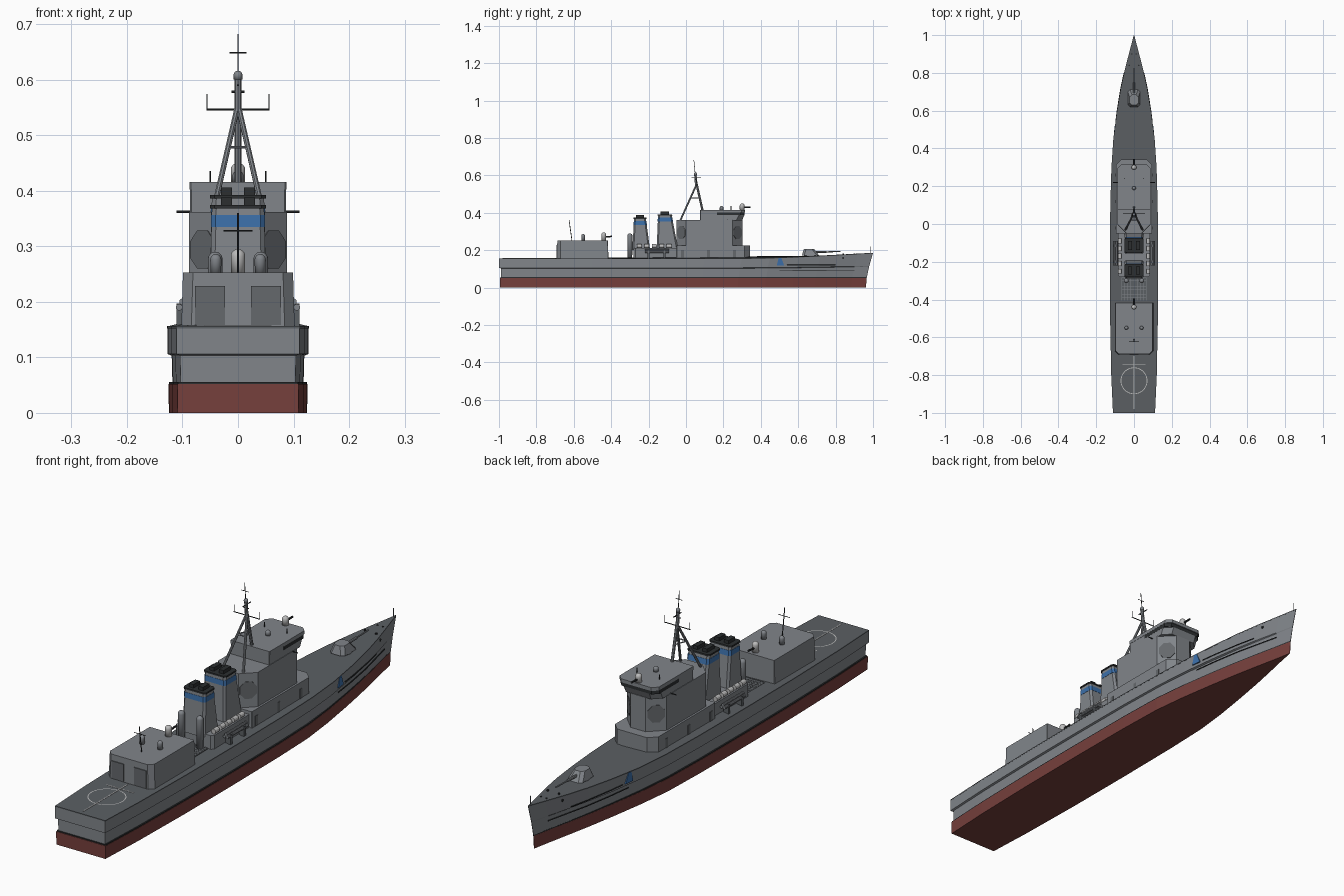
import bpy, bmesh, math
from mathutils import Vector

if "Cube" in bpy.data.objects:
    bpy.data.objects.remove(bpy.data.objects["Cube"], do_unlink=True)


def material(name, *rgb):
    m = bpy.data.materials.new(name)
    m.use_nodes = True
    m.diffuse_color = (*rgb, 1)
    m.node_tree.nodes["Principled BSDF"].inputs["Base Color"].default_value = (*rgb, 1)
    return m


GREY = material("grey", .22, .235, .255)
DECK = material("deck_grey", .105, .115, .125)
RED = material("red", .18, .05, .045)
BLUE = material("blue", .045, .16, .4)
DARK = material("dark", .025, .028, .03)
PANEL = material("panel_grey", .13, .14, .15)
PALE = material("pale", .5, .5, .5)


def finish(name, bm, *mats):
    bmesh.ops.recalc_face_normals(bm, faces=bm.faces)
    mesh = bpy.data.meshes.new(name)
    bm.to_mesh(mesh)
    bm.free()
    for m in mats:
        mesh.materials.append(m)
    ob = bpy.data.objects.new(name, mesh)
    bpy.context.collection.objects.link(ob)
    return ob


def loft(name, rings, *mats):
    """Skin closed rings of points and cap both ends."""
    bm = bmesh.new()
    rows = [[bm.verts.new(p) for p in ring] for ring in rings]
    n = len(rows[0])
    for a, b in zip(rows, rows[1:]):
        for i in range(n):
            j = (i + 1) % n
            bm.faces.new((a[i], a[j], b[j], b[i]))
    bm.faces.new(rows[0])
    bm.faces.new(rows[-1])
    return finish(name, bm, *mats)


def outline(hx, y0, y1, aft, fore, z):
    """Rectangle with chamfered corners at either end."""
    half = [(hx - aft, y0), (hx, y0 + aft), (hx, y1 - fore), (hx - fore, y1)]
    return [(x, y, z) for x, y in half] + [(-x, y, z) for x, y in reversed(half)]


def block(name, hx, y0, y1, z0, z1, mat=GREY, aft=.002, fore=.002, top=None):
    tx, t0, t1 = top or (hx, y0, y1)
    return loft(name, [outline(hx, y0, y1, aft, fore, z0),
                       outline(tx, t0, t1, aft, fore, z1)], mat)


def boxes(name, items, mat):
    """Several boxes, each given as centre and size, in one object."""
    bm = bmesh.new()
    for c, s in items:
        made = bmesh.ops.create_cube(bm, size=1)["verts"]
        for v in made:
            v.co = Vector(c) + Vector(a * b for a, b in zip(v.co, s))
    return finish(name, bm, mat)


def rods(name, lines, mat=GREY, sides=8):
    """Round rods, each from one point to another, with a radius."""
    bm = bmesh.new()
    for a, b, r in lines:
        a, b = Vector(a), Vector(b)
        d = b - a
        made = bmesh.ops.create_cone(bm, cap_ends=True, segments=sides, radius1=r,
                                     radius2=r, depth=d.length)["verts"]
        q = d.to_track_quat('Z', 'Y')
        for v in made:
            v.co = q @ v.co + (a + b) / 2
    return finish(name, bm, mat)


def dome(name, x, y, z, r, height, mat=GREY):
    """Upright cylinder with a rounded top."""
    bm = bmesh.new()
    made = bmesh.ops.create_uvsphere(bm, u_segments=16, v_segments=12, radius=r)["verts"]
    for v in made:
        v.co.z = v.co.z + z + height - r if v.co.z > -.001 else z
        v.co.x, v.co.y = v.co.x + x, v.co.y + y
    for f in bm.faces:
        f.smooth = True
    return finish(name, bm, mat)


# Hull: half-breadths along the length, lofted through stepped levels
STATIONS = [(-1, .111), (-.8, .12), (-.5, .126), (-.2, .127), (.1, .125), (.3, .119),
            (.45, .109), (.6, .09), (.72, .07), (.82, .048), (.92, .022), (1, .001)]


def sheer(y):
    return .03 * max(0, (y - .35) / .65) ** 1.3


def breadth(y):
    for (a, wa), (b, wb) in zip(STATIONS, STATIONS[1:]):
        if y <= b:
            return wa + (wb - wa) * (y - a) / (b - a)
    return 0


def hull_ring(z, wide, flare, stern, bow, lift):
    side = []
    for y, w in STATIONS:
        t = max(0, (y - .3) / .7)
        yy = stern + (bow - stern) * (y + 1) / 2
        side.append((w * wide * (1 - flare * t), yy, z + lift * sheer(y)))
    return side + [(-x, y, h) for x, y, h in reversed(side)]


LOWER = [(0, .98, .3, -.995, .962, 0), (.052, .985, .25, -.995, .966, 0)]
BOOT = [(.052, .975, .25, -.993, .966, 0), (.056, .975, .25, -.993, .967, 0)]
UPPER = [(.056, .93, .22, -.99, .967, 0), (.103, .94, .15, -.99, .979, .3),
         (.106, 1, .08, -1, .98, .3), (.152, 1, 0, -1, .999, 1)]
EDGE = [(.152, 1.004, 0, -1, 1, 1), (.156, 1.004, 0, -1, 1, 1)]
for name, levels, mat in [("lower_hull", LOWER, RED), ("waterline_band", BOOT, DARK),
                          ("upper_hull", UPPER, GREY), ("main_deck", EDGE, DECK)]:
    loft(name, [hull_ring(*lv) for lv in levels], mat)

# Flank stripes, blue badges and anchors near the bow
for s, side in [(1, "left"), (-1, "right")]:
    for k, (z, y0, y1) in enumerate([(.12, .54, .8), (.093, .5, .9)]):
        pts = [(s * (breadth(y) * (.985 if k == 0 else .94) + .001 - .012 * k * max(0, y - .3)), y, z)
               for y in (y0, .6, .72, y1)]
        rods(f"{side}_rubbing_strake_{k + 1}", [(a, b, .0022) for a, b in zip(pts, pts[1:])], DARK, 6)
    badge = [(.485, .118), (.525, .118), (.51, .158), (.495, .158)]
    loft(f"{side}_badge", [[(s * (breadth(y) + o), y, z) for y, z in badge]
                           for o in (-.006, .0015)], BLUE)
    rods(f"{side}_anchor_port", [((s * .033, .84, .158), (s * .043, .84, .158), .006)], DARK, 10)

# Landing deck markings
bm = bmesh.new()
N = 40
for i in range(N):
    quad = []
    for a, r in [(i, .067), (i + 1, .067), (i + 1, .071), (i, .071)]:
        t = math.tau * a / N
        quad.append(bm.verts.new((r * math.cos(t), -.83 + r * math.sin(t), .1568)))
    bm.faces.new(quad)
finish("landing_circle", bm, PALE)
boxes("landing_lines", [((0, -.84, .1566), (.004, .28, .001)),
                        ((0, -.745, .1566), (.12, .004, .001))], PALE)


# Launcher hatch grids
def hatch_grid(name, hx, y0, y1, z, nx, ny):
    boxes(name + "_base", [((0, (y0 + y1) / 2, z), (2 * hx, y1 - y0, .006))], DECK)
    bars = [((hx * (2 * i / nx - 1), (y0 + y1) / 2, z + .003), (.002, y1 - y0, .002))
            for i in range(nx + 1)]
    bars += [((0, y0 + (y1 - y0) * j / ny, z + .003), (2 * hx, .002, .002)) for j in range(ny + 1)]
    boxes(name + "_bars", bars, GREY)


hatch_grid("fore_launcher", .037, .42, .55, .16, 4, 8)
hatch_grid("aft_launcher", .065, -.405, -.285, .158, 8, 8)

# Bow gun
rods("gun_base", [((0, .665, .158), (0, .665, .174), .033)], GREY, 20)
block("gun_turret", .033, .62, .712, .172, .206, aft=.012, fore=.012, top=(.023, .63, .685))
rods("gun_barrel", [((0, .69, .19), (0, .75, .191), .0055), ((0, .75, .191), (0, .825, .193), .003)])
rods("bow_staff", [((0, .985, .183), (0, .985, .22), .0012)], GREY, 6)
rods("bollards", [((s * x, y, .158), (s * x, y, .183), .004)
                  for s in (1, -1) for x, y in [(.025, .84), (.012, .9)]], DARK)

# Aft hangar with doors and roof equipment
block("hangar", .102, -.69, -.415, .155, .253, aft=.018, top=(.099, -.688, -.417))
boxes("hangar_doors", [((s * .05, -.69, .193), (.054, .004, .07)) for s in (1, -1)], PANEL)
dome("aft_radar_dome", 0, -.44, .25, .013, .045, PALE)
rods("aft_close_gun", [((0, -.44, .27), (0, -.395, .274), .004)], DARK)
for s, side in [(1, "left"), (-1, "right")]:
    dome(f"{side}_director", s * .04, -.55, .25, .01, .036)
rods("aft_antenna", [((0, -.61, .253), (0, -.625, .36), .0018),
                     ((-.026, -.62, .328), (.026, -.62, .328), .0014)], DARK, 6)

# Midship deckhouses
block("main_deckhouse", .096, -.05, .342, .155, .225, fore=.03)
block("funnel_deckhouse", .085, -.28, -.05, .155, .212, aft=.01)
boxes("deckhouse_doors", [((s * .096, y, .18), (.003, .016, .04))
                          for s in (1, -1) for y in (-.02, .12, .26)], PANEL)

# Boats, torpedo tubes and vents along both sides
for s, side in [(1, "left"), (-1, "right")]:
    x = s * .1
    rods(f"{side}_torpedo_tubes", [((x + dx, -.22, z), (x + dx, -.09, z), .006)
         for dx, z in [(-.006, .19), (.006, .19), (0, .2)]], GREY, 10)
    boxes(f"{side}_tube_cradles", [((x, y, .176), (.022, .012, .042)) for y in (-.2, -.115)], DECK)
    rods(f"{side}_life_rafts", [((s * .075, y - .013, .222), (s * .075, y + .013, .222), .01)
                                for y in (-.25, -.21, -.17, -.13, -.09)], PALE, 12)
    dome(f"{side}_radar_dome", s * .041, -.3, .155, .013, .135)

# Funnels with bands and caps
for name, y0, y1, t0, t1, z in [("aft_funnel", -.287, -.193, -.277, -.215, .372),
                                ("fore_funnel", -.157, -.043, -.149, -.077, .39)]:
    def ring(h, grow=0):
        f = (h - .21) / (z - .21)
        return outline(.051 - .004 * f + grow, y0 + (t0 - y0) * f - grow,
                       y1 + (t1 - y1) * f + grow, .008, .008, h)
    loft(name, [ring(.2), ring(z)], GREY)
    loft(name + "_band", [ring(z - .037, .001), ring(z - .016, .001)], BLUE)
    loft(name + "_cap", [ring(z - .004, .003), ring(z + .002, .003)], DARK)
    mid = (t0 + t1) / 2
    boxes(name + "_vents", [((s * .021, mid, z + .008), (.02, (t1 - t0) * .65, .016))
                            for s in (1, -1)], DARK)

# Bridge tower with angled array panels
block("bridge_tower", .088, -.05, .303, .225, .362, aft=.05, fore=.055)
for s, side in [(1, "left"), (-1, "right")]:
    for tag, y, d in [("fore", .2755, 1), ("aft", -.025, -1)]:
        c = Vector((s * (.0605 if d > 0 else .063), y, .294))
        n = Vector((s, d, 0)).normalized()
        u = Vector((-n.y, n.x, 0))
        rings = []
        for off in (-.002, .002):
            rings.append([c + n * off + (u * math.cos(t) * .92 + Vector((0, 0, math.sin(t)))) * .037
                          for t in [math.tau * (i + .5) / 8 for i in range(8)]])
        loft(f"{side}_{tag}_array_panel", rings, PANEL)

# Wheelhouse with overhanging window band
block("wheelhouse", .086, .075, .3, .36, .387, fore=.03, top=(.086, .075, .312))
block("wheelhouse_windows", .0865, .165, .312, .387, .402, DARK, fore=.02)
block("wheelhouse_upper", .086, .075, .308, .386, .403, fore=.02)
block("wheelhouse_roof", .087, .075, .316, .402, .416, fore=.02)
rods("bridge_wing_bar", [((-.111, .22, .362), (.111, .22, .362), .0022)], DARK, 6)
dome("bridge_radar_dome", 0, .3, .414, .013, .036, PALE)
rods("bridge_close_gun", [((0, .3, .428), (0, .345, .43), .004)], DARK)
dome("roof_sensor", 0, .19, .414, .01, .022)
rods("roof_aerials", [((s * .05, .24, .414), (s * .05, .24, .435), .002) for s in (1, -1)], DARK, 6)

# Tripod mast with yards and aerials
rods("mast_legs", [((0, .1, .36), (0, .052, .575), .006)]
     + [((s * .045, -.03, .36), (0, .058, .555), .005) for s in (1, -1)])
rods("mast_braces", [((-.02, .022, .478), (.02, .022, .478), .0025),
                     ((0, .075, .478), (.02, .022, .478), .0025),
                     ((0, .075, .478), (-.02, .022, .478), .0025)])
rods("mast_top", [((0, .055, .54), (0, .05, .606), .0065)])
dome("mast_head", 0, .05, .6, .008, .016)
rods("mast_yards", [((-.057, .055, .546), (.057, .055, .546), .002),
                    ((-.012, .05, .578), (.012, .05, .578), .002),
                    ((-.015, .044, .648), (.015, .044, .648), .0014),
                    ((0, .03, .59), (0, .08, .59), .002)], DARK, 6)
rods("mast_aerials", [((0, .049, .61), (0, .042, .682), .0014)]
     + [((s * .056, .055, .546), (s * .056, .055, .574), .001) for s in (1, -1)], DARK, 6)
